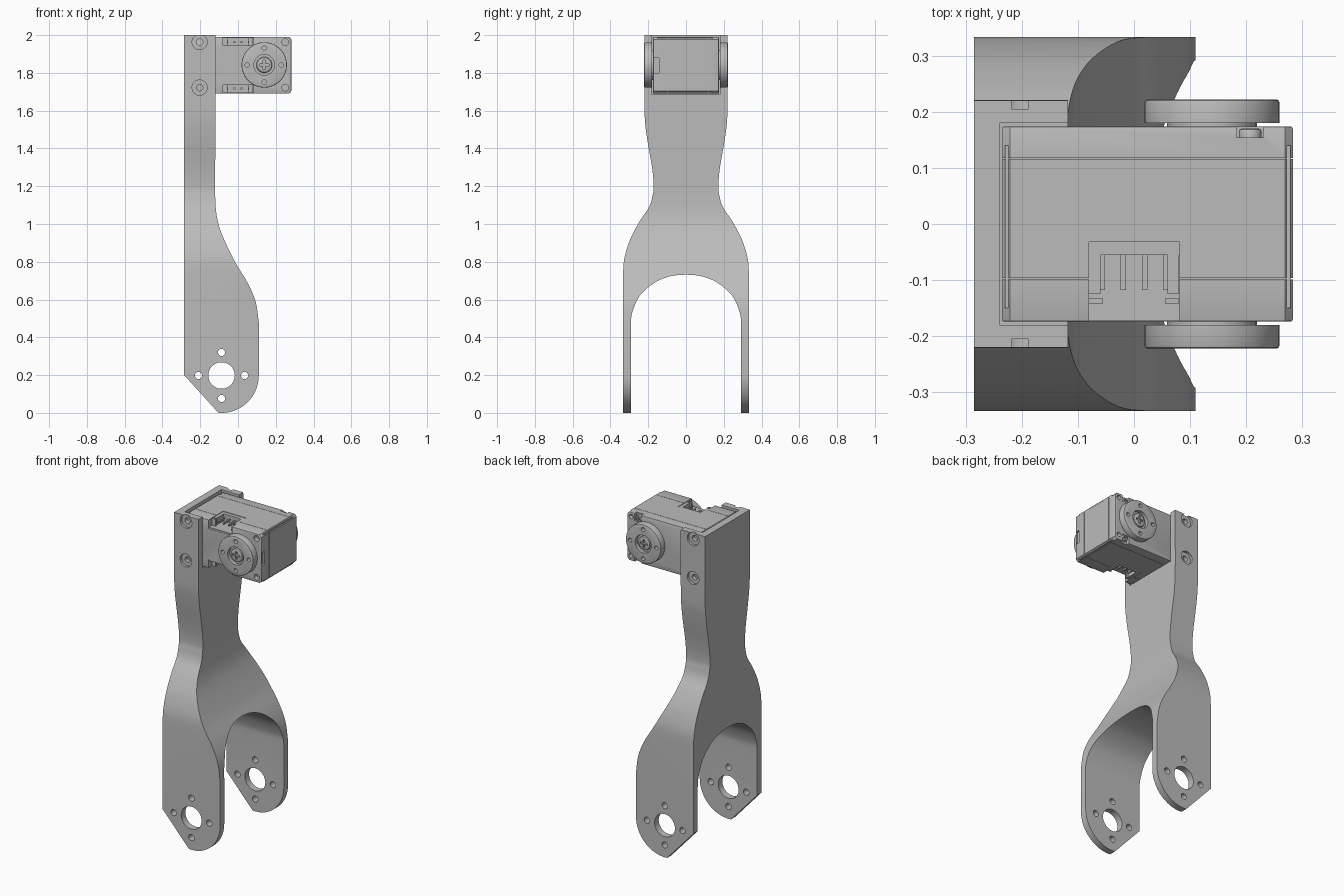
import bpy
import bmesh
import math
from mathutils import Vector
from mathutils.geometry import interpolate_bezier

if "Cube" in bpy.data.objects:
    bpy.data.objects.remove(bpy.data.objects["Cube"], do_unlink=True)

grey = bpy.data.materials.new("plain grey")
grey.use_nodes = True
GREY = (0.5, 0.5, 0.5, 1)
grey.diffuse_color = GREY
grey.node_tree.nodes["Principled BSDF"].inputs["Base Color"].default_value = GREY


def prism(name, outline, axis, start, end, bevel=0):
    """Extrude an outline along x (outline in y,z), y (x,z) or z (x,y)."""
    place = {"x": lambda p, d: (d, p[0], p[1]),
             "y": lambda p, d: (p[0], d, p[1]),
             "z": lambda p, d: (p[0], p[1], d)}[axis]
    bm = bmesh.new()
    base = bm.faces.new([bm.verts.new(place(p, start)) for p in outline])
    ext = bmesh.ops.extrude_face_region(bm, geom=[base])
    moved = [v for v in ext["geom"] if isinstance(v, bmesh.types.BMVert)]
    shift = Vector(place((0, 0), end - start))
    bmesh.ops.translate(bm, verts=moved, vec=shift)
    bmesh.ops.recalc_face_normals(bm, faces=bm.faces)
    if bevel:
        far = [e for e in bm.edges if e.verts[0] in moved and e.verts[1] in moved]
        bmesh.ops.bevel(bm, geom=far, offset=bevel, segments=2, affect="EDGES", profile=0.5)
    mesh = bpy.data.meshes.new(name)
    bm.to_mesh(mesh)
    bm.free()
    mesh.materials.append(grey)
    obj = bpy.data.objects.new(name, mesh)
    bpy.context.collection.objects.link(obj)
    return obj


def circle(cx, cz, r, n=32):
    return [(cx + r * math.cos(math.tau * i / n), cz + r * math.sin(math.tau * i / n))
            for i in range(n)]


def rect(x0, x1, z0, z1):
    return [(x0, z0), (x1, z0), (x1, z1), (x0, z1)]


def curve(points, steps=5):
    """Smooth curve through the points."""
    p = [Vector(q).to_3d() for q in points]
    out = []
    for i in range(len(p) - 1):
        before, after = p[max(i - 1, 0)], p[min(i + 2, len(p) - 1)]
        seg = interpolate_bezier(p[i], p[i] + (p[i + 1] - before) / 6,
                                 p[i + 1] - (after - p[i]) / 6, p[i + 1], steps + 1)
        out += [(v.x, v.y) for v in seg[:-1]]
    return out + [tuple(points[-1])]


def activate(obj):
    bpy.ops.object.select_all(action="DESELECT")
    obj.select_set(True)
    bpy.context.view_layer.objects.active = obj


def combine(obj, others, operation="DIFFERENCE", keep=False):
    for other in others:
        activate(obj)
        mod = obj.modifiers.new("shape", "BOOLEAN")
        mod.operation, mod.solver, mod.object = operation, "EXACT", other
        bpy.ops.object.modifier_apply(modifier=mod.name)
    if not keep:
        discard(others)


def discard(objs):
    for o in objs:
        bpy.data.objects.remove(o, do_unlink=True)


# Bracket: front outline crossed with the forked side outline
HX, HZ = -0.087, 0.198
front_edge = curve([(-0.118, 2), (-0.118, 1.69), (-0.121, 1.25), (-0.12, 1.13), (-0.112, 1.04),
                    (-0.085, 0.945), (-0.016, 0.8), (0.05, 0.69), (0.093, 0.59), (0.11, 0.48)])
toe = [(HX + 0.197 * math.cos(a), HZ + 0.198 * math.sin(a))
       for a in [-math.radians(5 * i) for i in range(20)]]
bracket = prism("fork_bracket", [(-0.285, 0.2), (-0.285, 2)] + front_edge + toe, "y", -0.5, 0.5)

outer = curve([(0.22, 2), (0.22, 1.62), (0.21, 1.48), (0.18, 1.3), (0.171, 1.2), (0.177, 1.15),
               (0.195, 1.09), (0.245, 1.015), (0.295, 0.92), (0.326, 0.82), (0.333, 0.74)])
arch = curve([(0.292, 0.47), (0.285, 0.53), (0.245, 0.62), (0.165, 0.69), (0.08, 0.724), (0, 0.732)])
half = outer + [(0.333, -0.1), (0.292, -0.1)] + arch
mirrored = [(-y, z) for y, z in reversed(half[:-1])]
combine(bracket, [prism("side_shape", half + mirrored, "x", -0.6, 0.6)], "INTERSECT")

# Pocket, fork holes and countersunk wall screws
cutters = [prism("cut", rect(-0.24, 0.1, -0.18, 0.18), "z", 1.685, 2.1),
           prism("cut", circle(HX, HZ, 0.07, 48), "y", -0.5, 0.5)]
for i in range(4):
    a = i * math.pi / 2
    cutters.append(prism("cut", circle(HX + 0.122 * math.cos(a), HZ + 0.122 * math.sin(a), 0.019, 20),
                         "y", -0.5, 0.5))
SCREW_Z = (1.963, 1.722)
for z in SCREW_Z:
    cutters.append(prism("cut", circle(-0.203, z, 0.017, 20), "y", -0.5, 0.5))
    for s in (-1, 1):
        cutters.append(prism("cut", circle(-0.203, z, 0.04), "y", s * 0.205, s * 0.3))
combine(bracket, cutters)

# Servo body: three stacked case sections with chamfered ends
ZL, ZH, CX, CZ, C = 1.69, 1.99, 0.139, 1.842, 0.014
case = [(-0.235, ZL + C), (-0.235 + C, ZL), (0.283 - C, ZL), (0.283, ZL + C),
        (0.283, ZH - C), (0.283 - C, ZH), (-0.235 + C, ZH), (-0.235, ZH - C)]
sections = [prism("servo_front_case", case, "y", -0.0985, -0.174, 0.004),
            prism("servo_middle_case", case, "y", -0.0965, 0.116),
            prism("servo_back_case", case, "y", 0.118, 0.174, 0.004),
            prism("servo_core", rect(-0.23, 0.279, ZL + 0.003, ZH - 0.003), "y", -0.15, 0.14)]

cutters = [prism("cut", rect(-0.172, -0.143, 1.8, 1.88), "x", 0.272, 0.3)]
for z0, z1 in ((ZH - 0.055, ZH + 0.1), (ZL - 0.1, ZL + 0.055)):
    cutters.append(prism("cut", rect(-0.08, 0.081, z0, z1), "y", -0.3, -0.032))
for z0, z1 in ((ZH - 0.045, ZH + 0.1), (ZL - 0.1, ZL + 0.045)):
    cutters.append(prism("cut", rect(0.183, 0.231, z0, z1), "y", 0.154, 0.3))
for z in SCREW_Z:
    cutters.append(prism("cut", circle(0.25, z, 0.018, 20), "y", -0.3, -0.145))
    cutters.append(prism("cut", circle(0.256, z, 0.014, 20), "y", 0.145, 0.3))
for section in sections:
    combine(section, cutters, keep=True)
discard(cutters)

# Connector sockets with pins, top and bottom
for label, face, inward in (("top", ZH, -1), ("bottom", ZL, 1)):
    def level(d, face=face, inward=inward):
        return face + inward * d
    lo, hi = sorted((level(0.055), level(0.003)))
    prism(label + "_socket_back", rect(-0.08, 0.081, -0.055, -0.032), "z", lo, hi)
    for s in (-1, 1):
        prism(label + "_socket_side", rect(*sorted((s * 0.06, s * 0.08)), -0.125, -0.055), "z", lo, hi)
        prism(label + "_socket_foot", rect(*sorted((s * 0.055, s * 0.08)), -0.142, -0.133), "z", lo, hi)
    prism(label + "_socket_floor", rect(-0.08, 0.081, -0.172, -0.055), "z", level(0.056), level(0.046))
    for i in range(4):
        x = -0.057 + 0.038 * i
        z0, z1 = sorted((level(0.033), level(0.023)))
        prism(label + "_pin", rect(x - 0.005, x + 0.005, z0, z1), "y", -0.118, -0.05)


def screw(name, x, z, r, y0, y1):
    """Domed screw head with a cross slot, facing from y0 towards y1."""
    head = prism(name, circle(x, z, r, 24), "y", y0, y1, r * 0.25)
    w, mid = r * 0.14, y1 - (y1 - y0) * 0.5
    slots = [prism("cut", rect(x - a, x + a, z - b, z + b), "y", mid, y1 * 1.5)
             for a, b in ((r * 0.6, w), (w, r * 0.6))]
    combine(head, slots)


# Output horns and screws on both sides
for side, s in (("front", -1), ("back", 1)):
    prism(side + "_horn_hub", circle(CX, CZ, 0.08), "y", s * 0.17, s * 0.185)
    horn = prism(side + "_horn", circle(CX, CZ, 0.12, 64), "y", s * 0.18, s * 0.222, 0.005)
    holes = [prism("cut", circle(CX, CZ, 0.055), "y", s * 0.2, s * 0.3)]
    for i in range(4):
        a = i * math.pi / 2
        holes.append(prism("cut", circle(CX + 0.09 * math.cos(a), CZ + 0.09 * math.sin(a), 0.012, 16),
                           "y", s * 0.19, s * 0.3))
    combine(horn, holes)
    screw(side + "_horn_screw", CX, CZ, 0.042, s * 0.198, s * 0.216)
for z in SCREW_Z:
    screw("case_screw", 0.207, z, 0.02, 0.153, 0.17)

# Smooth the curved faces, keep the edges crisp
for obj in bpy.context.collection.objects:
    if obj.type == "MESH" and grey.name in obj.data.materials:
        activate(obj)
        bpy.ops.object.shade_smooth_by_angle(angle=math.radians(30))
